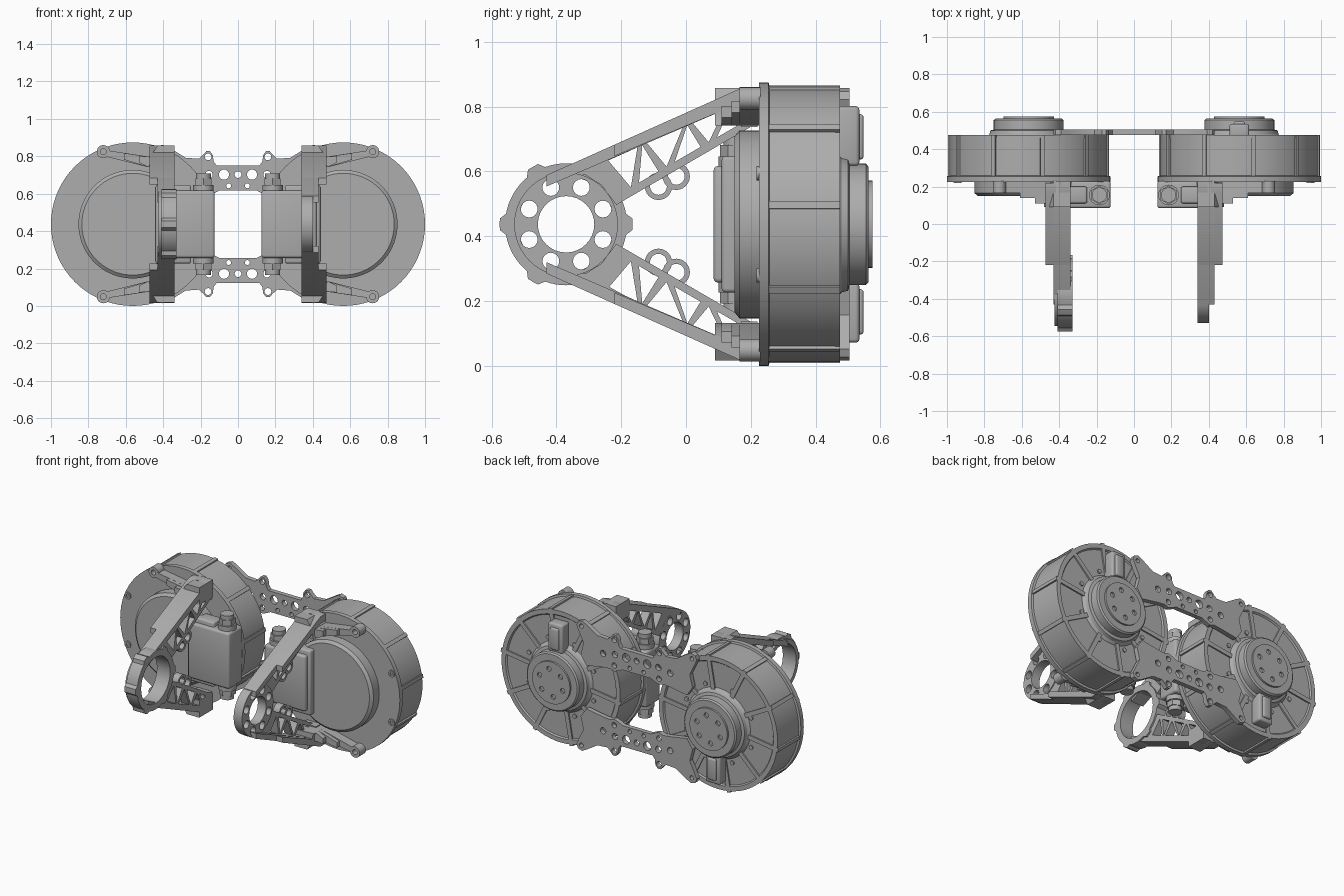
import bpy, bmesh
from math import sin, cos, pi, radians
from mathutils import Matrix, Vector

if "Cube" in bpy.data.objects:
    bpy.data.objects.remove(bpy.data.objects["Cube"])

grey = bpy.data.materials.new("machined grey")
grey.use_nodes = True
colour = (0.42, 0.42, 0.42, 1)
grey.diffuse_color = colour
grey.node_tree.nodes["Principled BSDF"].inputs["Base Color"].default_value = colour

CX, CZ = 0.563, 0.437
HEAD = -0.37
SIDE = Matrix(((0, 0, 1, 0), (1, 0, 0, 0), (0, 1, 0, CZ), (0, 0, 0, 1)))
FRONT = Matrix(((1, 0, 0, 0), (0, 0, -1, 0), (0, 1, 0, CZ), (0, 0, 0, 1)))


def finish(ob, angle=30):
    ob.data.materials.clear()
    ob.data.materials.append(grey)
    bpy.ops.object.select_all(action='DESELECT')
    ob.select_set(True)
    bpy.context.view_layer.objects.active = ob
    bpy.ops.object.shade_smooth_by_angle(angle=radians(angle))
    return ob


def add_mesh(name, bm):
    me = bpy.data.meshes.new(name)
    bmesh.ops.recalc_face_normals(bm, faces=bm.faces)
    bm.to_mesh(me)
    bm.free()
    ob = bpy.data.objects.new(name, me)
    bpy.context.collection.objects.link(ob)
    return finish(ob)


def plate(name, loops, a, b, frame):
    """Flat outline with holes, spanning a..b along world x (SIDE) or y (FRONT)."""
    cu = bpy.data.curves.new(name, 'CURVE')
    cu.dimensions, cu.fill_mode, cu.extrude = '2D', 'BOTH', abs(b - a) / 2
    for loop in loops:
        sp = cu.splines.new('POLY')
        sp.points.add(len(loop) - 1)
        for p, (u, v) in zip(sp.points, loop):
            p.co = (u, v, 0, 1)
        sp.use_cyclic_u = True
    ob = bpy.data.objects.new(name, cu)
    bpy.context.collection.objects.link(ob)
    bpy.ops.object.select_all(action='DESELECT')
    ob.select_set(True)
    bpy.context.view_layer.objects.active = ob
    bpy.ops.object.convert(target='MESH')
    ob = bpy.context.object
    mid = (a + b) / 2
    shift = Vector((mid, 0, 0)) if frame is SIDE else Vector((0, mid, 0))
    ob.data.transform(Matrix.Translation(shift) @ frame)
    return finish(ob)


def circle(u, v, r, n=24):
    return [(u + r * cos(2 * pi * i / n), v + r * sin(2 * pi * i / n)) for i in range(n)]


def polar(u, v, r, deg):
    return u + r * cos(radians(deg)), v + r * sin(radians(deg))


def flip(pts, f):
    return [(u, v * f) for u, v in pts]


def lathe(name, profile, cx):
    bm = bmesh.new()
    vs = [bm.verts.new((cx + r, y, CZ)) for r, y in profile]
    es = [bm.edges.new(pair) for pair in zip(vs, vs[1:])]
    bmesh.ops.spin(bm, geom=vs + es, cent=(cx, 0, CZ), axis=(0, 1, 0),
                   angle=2 * pi, steps=72)
    bmesh.ops.remove_doubles(bm, verts=bm.verts, dist=1e-5)
    return add_mesh(name, bm)


def box(name, lo, hi, bevel=0.0, turn=0, cx=0):
    """Box between two corners; turn spins it about the hub axis at cx."""
    lo, hi = Vector(lo), Vector(hi)
    bm = bmesh.new()
    bmesh.ops.create_cube(bm, size=1, matrix=Matrix.Translation((lo + hi) / 2)
                          @ Matrix.Diagonal((*(hi - lo), 1)))
    if bevel:
        bmesh.ops.bevel(bm, geom=bm.edges[:], offset=bevel, segments=3,
                        profile=0.5, affect='EDGES')
    bm.transform(Matrix.Translation((cx, 0, CZ)) @ Matrix.Rotation(-radians(turn), 4, 'Y'))
    return add_mesh(name, bm)


def gland(name, x, y, z0, z1, r, sides):
    bm = bmesh.new()
    bmesh.ops.create_cone(bm, cap_ends=True, segments=sides, radius1=r, radius2=r,
                          depth=z1 - z0, matrix=Matrix.Translation((x, y, (z0 + z1) / 2)))
    return add_mesh(name, bm)


# Hub housings
HOUSING = [(0, .15), (.272, .15), (.29, .165), (.29, .225), (.437, .225), (.437, .255),
           (.424, .258), (.424, .475), (.395, .475), (.388, .466), (.225, .466),
           (.21, .48), (.205, .5), (.187, .505), (.187, .555), (.178, .563), (0, .563)]
for s, side in ((1, "left"), (-1, "right")):
    cx = s * CX
    lathe(side + "_hub_housing", HOUSING, cx)
    for k in range(10):
        a = 8 + 36 * k
        box(f"{side}_radial_rib_{k}", (.2, .46, -.014), (.425, .475, .014), 0, a, cx)
        box(f"{side}_edge_rib_{k}", (.41, .25, -.012), (.433, .475, .012), 0, a, cx)
    for k in range(8):
        u, v = polar(cx, 0, .412, 22.5 + 45 * k)
        plate(f"{side}_rim_boss_{k}", [circle(u, v, .022, 16), circle(u, v, .011, 12)],
              .218, .226, FRONT)
        u, v = polar(cx, 0, .25, 22.5 + 45 * k)
        plate(f"{side}_cover_screw_{k}", [circle(u, v, .014, 12)], .46, .474, FRONT)
    holes = [circle(*polar(cx, 0, .088, 60 * k + 20), .016, 14) for k in range(6)]
    plate(side + "_output_face", [circle(cx, 0, .135, 40)] + holes, .555, .575, FRONT)

    # Rear connector, turned half way round on the other hub
    box(side + "_rear_connector", (-.052, .46, .18), (.052, .535, .365), .012,
        0 if s > 0 else 180, cx)
    box(side + "_rear_connector_step", (-.03, .46, .2), (.03, .548, .34), .01,
        0 if s > 0 else 180, cx)

    # Terminal box with cable glands above and below
    xs = sorted((s * .125, s * .42))
    box(side + "_terminal_box", (xs[0], .085, -.18), (xs[1], .23, .18), .014)
    box(side + "_terminal_base", (min(s * .25, s * .44), .11, -.21),
        (max(s * .25, s * .44), .2, .21), .012)
    for f, end in ((1, "upper"), (-1, "lower")):
        for (z0, z1, r, n) in ((.17, .21, .055, 24), (.21, .245, .05, 6), (.245, .272, .04, 24)):
            z0, z1 = sorted((CZ + f * z0, CZ + f * z1))
            gland(f"{side}_{end}_gland", s * .185, .155, z0, z1, r, n)


# Bridge plates joining the two hubs at the rear
HALF = [(0, .315), (.115, .315), (.13, .335), (.135, .37), (.15, .39), (.17, .39),
        (.187, .37), (.21, .35), (.28, .355), (.36, .405), (.39, .42), (.42, .41),
        (.43, .385), (.41, .34), (.38, .28), (.4, .2), (.36, .14), (.24, .16),
        (.19, .165), (.16, .155), (.13, .165), (.1, .18), (0, .18)]
for f, end in ((1, "upper"), (-1, "lower")):
    outline = HALF + [(-x, v) for x, v in reversed(HALF[1:-1])]
    holes = [circle(0, .265, .018)]
    for m in (1, -1):
        holes += [circle(m * u, v, r) for u, v, r in
                  ((.16, .36, .018), (.075, .265, .027), (.155, .265, .02), (.05, .205, .013),
                   (.16, .193, .017), (.24, .25, .02), (.395, .385, .014))]
    plate(end + "_bridge_plate", [flip(p, f) for p in [outline] + holes], .475, .505, FRONT)


def outer(u):
    return .152 + .447 * (u + .43)


def inner(u):
    return .06 + .58 * (u + .215)


# Side arms: two lattice struts meeting in a round head
STRUT = [(-.43, .152), (.17, .42), (.22, .42), (.22, .31), (inner(.2) and .2, inner(.2)),
         (-.215, .06), (-.26, .12), (-.31, .152)]
top, low = (lambda u: (u, outer(u) - .04)), (lambda u: (u, inner(u) + .028))
LATTICE = [[top(-.24), top(-.15), low(-.17)], [top(-.12), top(-.01), low(-.06)],
           [low(-.145), low(-.085), top(-.135)], [top(.02), top(.12), low(.07)],
           [low(-.035), low(.045), top(.004)], [low(.095), low(.155), top(.14)]]
for s, side in ((1, "left"), (-1, "right")):
    if s > 0:
        head = [circle(HEAD, 0, .16, 48), circle(HEAD, 0, .087, 32)]
        head += [circle(*polar(HEAD, 0, .123, 22.5 + 45 * k), .026, 16) for k in range(8)]
        plate("left_bolt_head", head, .34, .40, SIDE)
    else:
        ring = []
        for k in range(72):
            near = abs((k * 5 + 30) % 60 - 30)
            ring.append(polar(HEAD, 0, .205 if near <= 5 else .188, k * 5))
        plate("right_bearing_ring", [ring, circle(HEAD, 0, .148, 48)], -.33, -.41, SIDE)
        plate("right_bearing_lip", [circle(HEAD, 0, .175, 48), circle(HEAD, 0, .148, 48)],
              -.41, -.425, SIDE)
    for f, end in ((1, "upper"), (-1, "lower")):
        name = f"{side}_{end}_"
        plate(name + "strut", [flip(p, f) for p in [STRUT] + LATTICE], s * .34, s * .395, SIDE)
        # Outer flange widening in steps toward the hub
        for u0, x1 in ((-.43, .43), (-.22, .472)):
            strip = [(u0, outer(u0)), (.17, outer(.17)), (.22, .42), (.22, .375),
                     (.17, outer(.17) - .045), (u0, outer(u0) - .035)]
            plate(name + "flange", [flip(strip, f)], s * .34, s * x1, SIDE)
        # Cable clips
        for u, v in ((-.03, .148), (-.085, .117)):
            plate(name + "cable_clip", [flip(circle(u, v, .042), f), flip(circle(u, v, .026), f)],
                  s * .34, s * .385, SIDE)
        # Mounting foot stepping out along the hub face
        for x1, v1, y0 in ((.47, .36, .09), (.53, .365, .11), (.61, .38, .14), (.70, .395, .165)):
            foot = [(s * .34, .42), (s * .43, .42), (s * .47, .36), (s * x1, v1),
                    (s * x1, v1 - .035), (s * .48, .305), (s * .34, .31)]
            plate(name + "foot", [flip(foot, f)], y0, .23, FRONT)
        for x in (.405, .72):
            plate(name + "foot_boss", [circle(s * x, f * .388, .035), circle(s * x, f * .388, .016)],
                  .165, .23, FRONT)
        post = [(.17, .42), (.22, .42), (.22, .3), (.17, .3)]
        plate(name + "foot_post", [flip(post, f)], s * .34, s * .44, SIDE)
